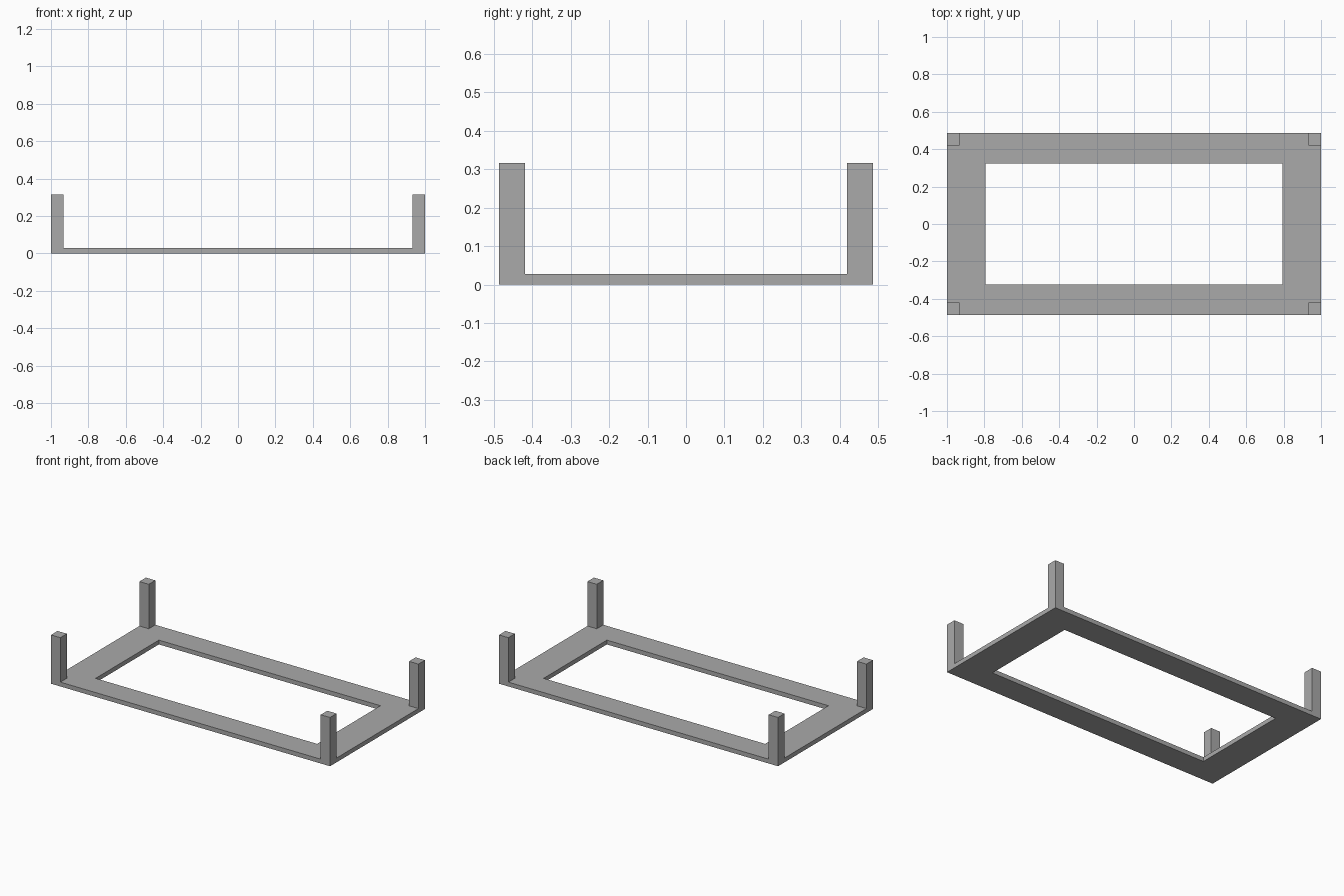
import bpy
import bmesh
from mathutils import Vector

cube = bpy.data.objects.get("Cube")
if cube:
    bpy.data.objects.remove(cube, do_unlink=True)

HALF_X, HALF_Y = 1.0, 0.486      # outer size
HOLE_X, HOLE_Y = 0.794, 0.324    # opening
POST = 0.067                     # square post width
PLATE, HEIGHT = 0.028, 0.316     # plate thickness, total height

# Single flat colour
grey = bpy.data.materials.new("plain_grey")
grey.use_nodes = True
colour = (0.4, 0.4, 0.4, 1.0)
grey.diffuse_color = colour
grey.node_tree.nodes["Principled BSDF"].inputs["Base Color"].default_value = colour


def mirrored(*values):
    return sorted([-v for v in values] + list(values))


def raise_faces(bm, faces, height):
    """Extrude faces straight up and return the new top faces."""
    result = bmesh.ops.extrude_face_region(bm, geom=faces)["geom"]
    verts = [g for g in result if isinstance(g, bmesh.types.BMVert)]
    bmesh.ops.translate(bm, verts=verts, vec=Vector((0, 0, height)))
    return [g for g in result if isinstance(g, bmesh.types.BMFace)]


bm = bmesh.new()
xs = mirrored(HALF_X, HALF_X - POST, HOLE_X)
ys = mirrored(HALF_Y, HALF_Y - POST, HOLE_Y)
grid = [[bm.verts.new((x, y, 0)) for y in ys] for x in xs]

# Flat ring with an open middle
ring = []
for i in range(len(xs) - 1):
    for j in range(len(ys) - 1):
        if i == 2 and j == 2:
            continue
        ring.append(bm.faces.new((grid[i][j], grid[i + 1][j],
                                  grid[i + 1][j + 1], grid[i][j + 1])))

# Plate thickness, then the four corner posts
for v in [v for column in grid for v in column if not v.link_faces]:
    bm.verts.remove(v)
floor = bmesh.ops.duplicate(bm, geom=ring)["geom"]
bmesh.ops.reverse_faces(bm, faces=[f for f in floor if isinstance(f, bmesh.types.BMFace)])
top = raise_faces(bm, ring, PLATE)
bmesh.ops.remove_doubles(bm, verts=bm.verts[:], dist=0.0001)
top = [f for f in bm.faces if f.calc_center_median().z > PLATE - 0.001]
corners = [f for f in top
           if abs(f.calc_center_median().x) > HALF_X - POST
           and abs(f.calc_center_median().y) > HALF_Y - POST]
raise_faces(bm, corners, HEIGHT - PLATE)

# Merge coplanar faces into clean flat sides
bmesh.ops.recalc_face_normals(bm, faces=bm.faces[:])
bmesh.ops.dissolve_limit(bm, angle_limit=0.01, verts=bm.verts[:], edges=bm.edges[:])

mesh = bpy.data.meshes.new("frame_with_corner_posts")
bm.to_mesh(mesh)
bm.free()
mesh.materials.append(grey)
frame = bpy.data.objects.new("frame_with_corner_posts", mesh)
bpy.context.collection.objects.link(frame)
